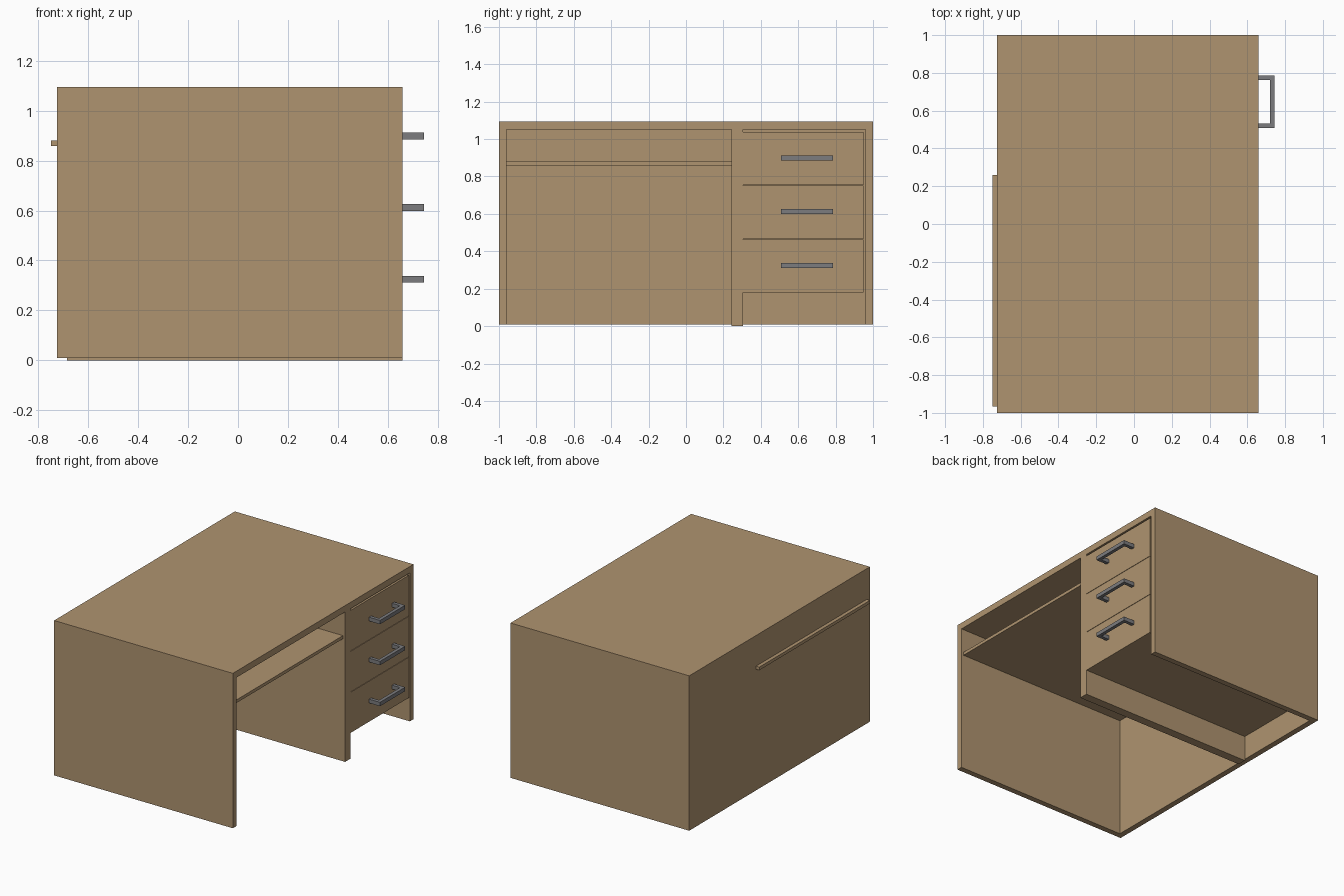
import bpy
import bmesh

cube = bpy.data.objects.get("Cube")
if cube:
    bpy.data.objects.remove(cube, do_unlink=True)


def make_material(name, color):
    mat = bpy.data.materials.new(name)
    mat.use_nodes = True
    mat.diffuse_color = (*color, 1)
    mat.node_tree.nodes["Principled BSDF"].inputs["Base Color"].default_value = (*color, 1)
    return mat


wood = make_material("light wood", (0.43, 0.295, 0.16))
metal = make_material("grey metal", (0.2, 0.2, 0.21))


def finish(name, bm, mat):
    bmesh.ops.recalc_face_normals(bm, faces=bm.faces)
    mesh = bpy.data.meshes.new(name)
    bm.to_mesh(mesh)
    bm.free()
    mesh.materials.append(mat)
    obj = bpy.data.objects.new(name, mesh)
    bpy.context.scene.collection.objects.link(obj)
    return obj


def box(name, x, y, z, mat=wood):
    """Box spanning the (low, high) pairs on each axis."""
    bm = bmesh.new()
    bmesh.ops.create_cube(bm, size=1)
    for v in bm.verts:
        v.co = [(lo + hi) / 2 + c * (hi - lo) for c, (lo, hi) in zip(v.co, (x, y, z))]
    return finish(name, bm, mat)


def handle(name, z, y0=0.508, y1=0.787, x0=0.66, x1=0.745, bar=0.024, height=0.027):
    """U-shaped pull: a flat outline extruded upward."""
    outline = [(x0, y0), (x1, y0), (x1, y1), (x0, y1),
               (x0, y1 - bar), (x1 - bar, y1 - bar), (x1 - bar, y0 + bar), (x0, y0 + bar)]
    bm = bmesh.new()
    face = bm.faces.new([bm.verts.new((px, py, z - height / 2)) for px, py in outline])
    new = bmesh.ops.extrude_face_region(bm, geom=[face])["geom"]
    bmesh.ops.translate(bm, vec=(0, 0, height),
                        verts=[g for g in new if isinstance(g, bmesh.types.BMVert)])
    return finish(name, bm, metal)


BACK, FRONT = -0.725, 0.66
INNER = BACK + 0.04      # inside face of the back panel
FOOT, UNDER, TOP = 0.01, 1.05, 1.095

# Carcass
box("desk_top", (BACK, FRONT), (-1, 1), (UNDER, TOP))
for side, name in ((-1, "right_side_panel"), (1, "left_side_panel")):
    box(name, (BACK, FRONT), sorted((side * 0.96, side)), (FOOT, UNDER))
box("back_panel", (BACK, INNER), (-0.96, 0.96), (FOOT, UNDER))
box("divider", (INNER, FRONT), (0.243, 0.305), (0, UNDER))

# Shelf over the knee space, its rear edge showing through the back
box("shelf", (-0.75, 0.643), (-0.965, 0.26), (0.858, 0.88))

# Stacked drawers with thin seams and their pulls
step = 0.287
for i, level in enumerate(("lower", "middle", "upper")):
    base = 0.18 + i * step
    box(level + "_drawer", (INNER, FRONT), (0.305, 0.948), (base, base + step - 0.003))
    handle(level + "_drawer_handle", 0.325 + i * step)
